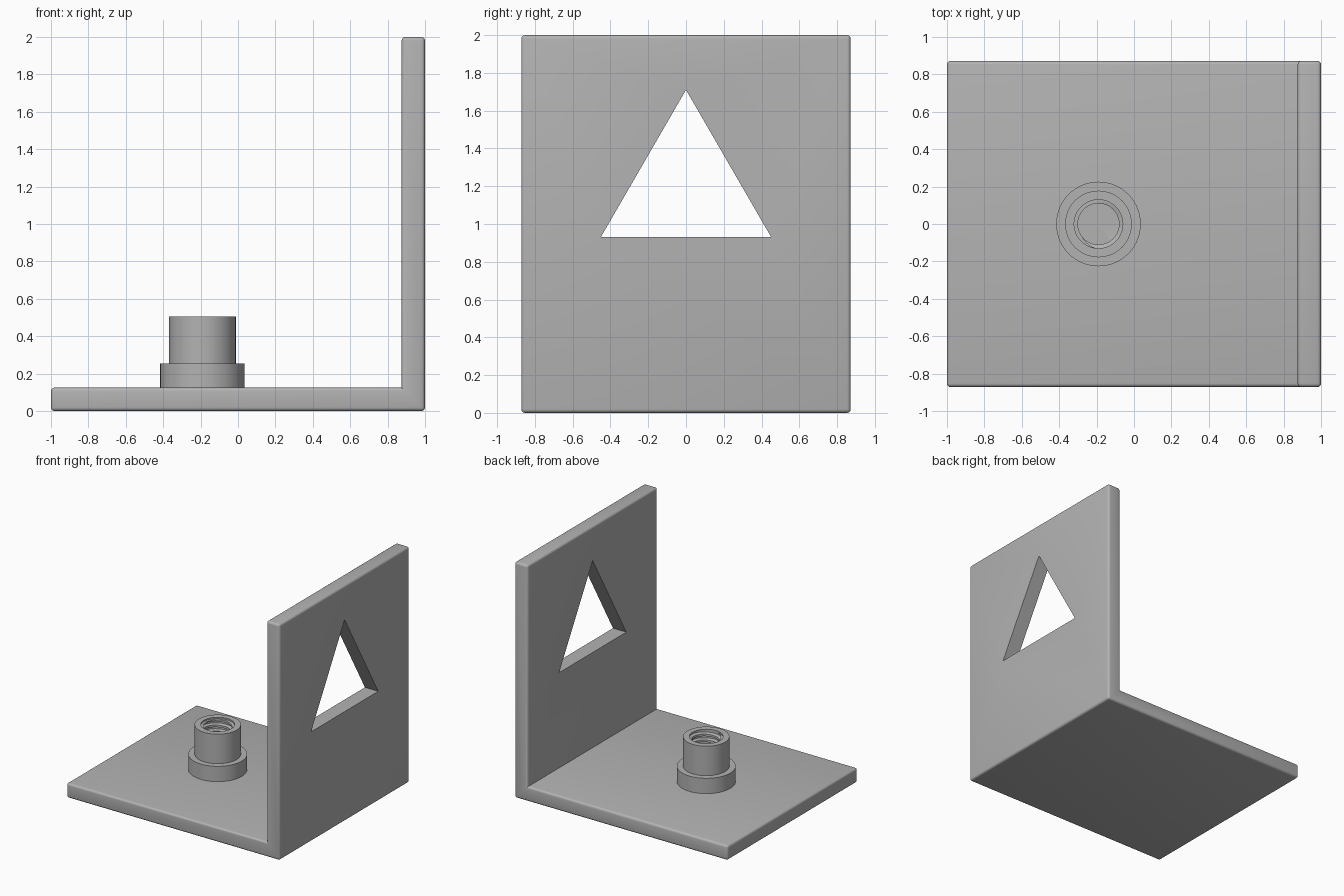
import bpy, bmesh
from math import sin, cos, pi, radians

if "Cube" in bpy.data.objects:
    bpy.data.objects.remove(bpy.data.objects["Cube"], do_unlink=True)

grey = bpy.data.materials.new("plain_grey")
grey.use_nodes = True
grey.diffuse_color = (0.45, 0.45, 0.45, 1)
grey.node_tree.nodes["Principled BSDF"].inputs["Base Color"].default_value = grey.diffuse_color


def add_object(name, bm):
    bmesh.ops.recalc_face_normals(bm, faces=bm.faces)
    mesh = bpy.data.meshes.new(name)
    bm.to_mesh(mesh)
    bm.free()
    obj = bpy.data.objects.new(name, mesh)
    bpy.context.collection.objects.link(obj)
    mesh.materials.append(grey)
    return obj


def prism(points, axis_point, depth):
    """Extrude a closed outline; axis_point places each outline point in space."""
    bm = bmesh.new()
    face = bm.faces.new([bm.verts.new(axis_point(p)) for p in points])
    extruded = bmesh.ops.extrude_face_region(bm, geom=[face])["geom"]
    bmesh.ops.translate(bm, vec=depth, verts=[v for v in extruded if isinstance(v, bmesh.types.BMVert)])
    bmesh.ops.recalc_face_normals(bm, faces=bm.faces)
    return bm


def smooth(obj, angle):
    bpy.ops.object.select_all(action="DESELECT")
    obj.select_set(True)
    bpy.context.view_layer.objects.active = obj
    bpy.ops.object.shade_smooth_by_angle(angle=radians(angle))


# L-shaped bracket with rounded outer edges and a sharp inside corner
THICK, HALF_WIDTH = 0.125, 0.872
inner_x = 1 - THICK
outline = [(-1, 0), (1, 0), (1, 2), (inner_x, 2), (inner_x, THICK), (-1, THICK)]
bm = prism(outline, lambda p: (p[0], -HALF_WIDTH, p[1]), (0, 2 * HALF_WIDTH, 0))
outer_edges = [e for e in bm.edges if e.is_convex]
bmesh.ops.bevel(bm, geom=outer_edges, offset=0.02, segments=4, profile=0.5, affect="EDGES")
bracket = add_object("bracket", bm)

# Triangular window through the wall
triangle = [(-0.45, 0.932), (0.45, 0.932), (0, 1.71)]
cutter = add_object("window_cutter", prism(triangle, lambda p: (0.7, p[0], p[1]), (0.5, 0, 0)))
cutter.hide_render = True
cutter.hide_viewport = True
cut = bracket.modifiers.new("window", "BOOLEAN")
cut.object = cutter
cut.operation = "DIFFERENCE"
cut.solver = "EXACT"
bpy.context.view_layer.objects.active = bracket
bpy.ops.object.modifier_apply(modifier=cut.name)
bpy.data.objects.remove(cutter, do_unlink=True)
smooth(bracket, 35)

# Threaded boss: collar, tube and helical bore in one turned skin
CENTRE_X, SEGMENTS, PITCH = -0.19, 64, 0.05
FLOOR, TOP = 0.13, 0.505
MAJOR, MINOR = 0.135, 0.11
thread_top = TOP - 0.012
corners = (0, 0.15, 0.5, 0.65)  # crest and root corners within one pitch


def thread_radius(phase):
    phase %= 1
    if phase < corners[1]:
        rise = phase / corners[1]
    elif phase < corners[2]:
        rise = 1
    elif phase < corners[3]:
        rise = (corners[3] - phase) / (corners[3] - corners[2])
    else:
        rise = 0
    return MINOR + (MAJOR - MINOR) * rise


def boss_section(turn):
    """Radius and height pairs from the outside foot to the bore floor."""
    section = [(0.226, THICK - 0.01), (0.226, 0.255), (0.178, 0.255), (0.178, TOP),
               (0.13, TOP), (0.13, thread_top)]
    for step in range(9, -2, -1):
        for c in reversed(corners):
            z = FLOOR + (step + c + turn) * PITCH
            z = min(max(z, FLOOR), thread_top)
            section.append((thread_radius((z - FLOOR) / PITCH - turn), z))
    return section + [(0, FLOOR)]


bm = bmesh.new()
columns = []
for i in range(SEGMENTS + 1):
    a = 2 * pi * i / SEGMENTS
    columns.append([bm.verts.new((CENTRE_X + r * cos(a), r * sin(a), z))
                    for r, z in boss_section(i / SEGMENTS)])
for left, right in zip(columns, columns[1:]):
    for j in range(len(left) - 1):
        bm.faces.new((left[j], right[j], right[j + 1], left[j + 1]))
bmesh.ops.remove_doubles(bm, verts=bm.verts, dist=0.0001)
boss = add_object("threaded_boss", bm)
smooth(boss, 30)
